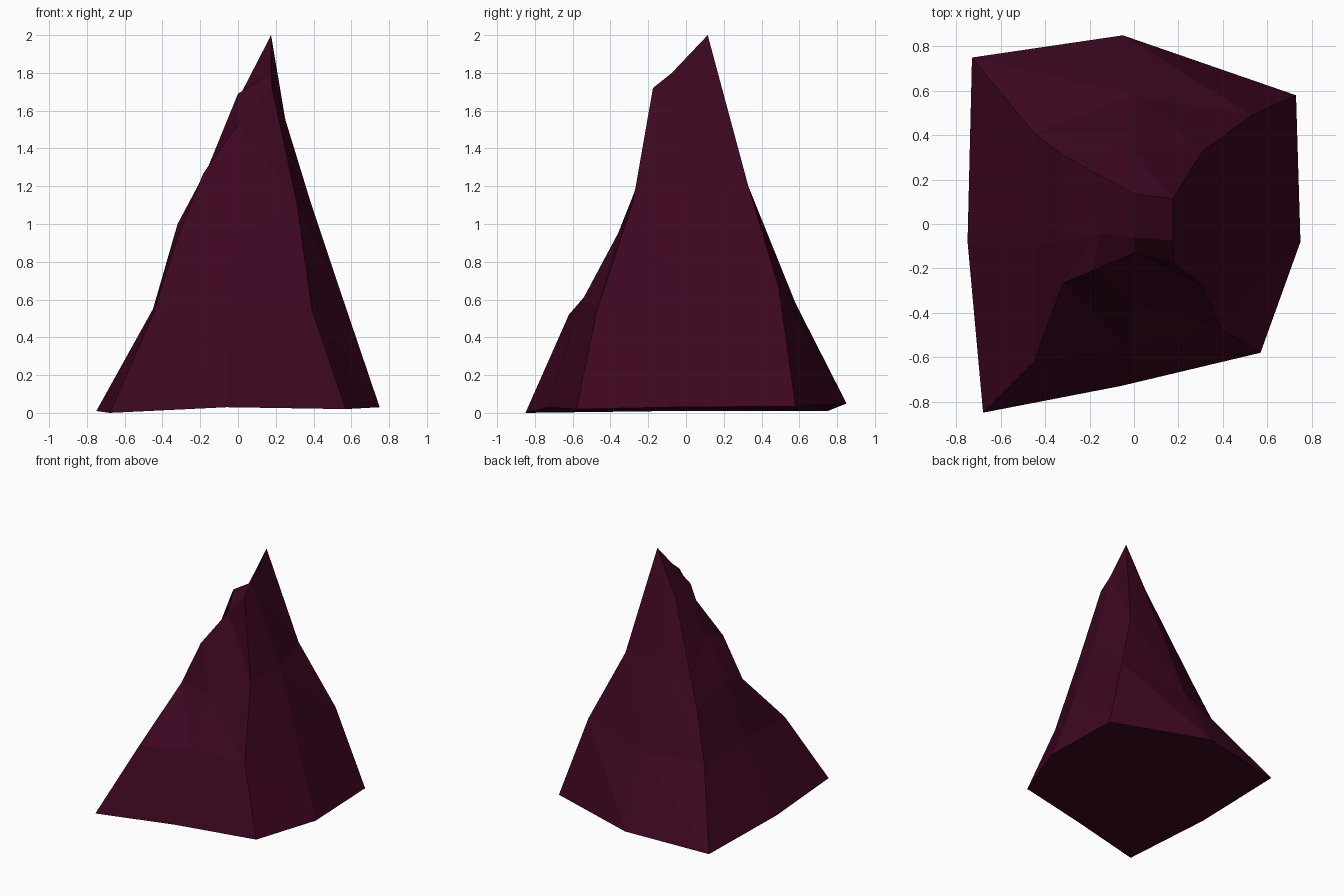
import bpy, bmesh

if "Cube" in bpy.data.objects:
    bpy.data.objects.remove(bpy.data.objects["Cube"])

# Single flat rock colour
mat = bpy.data.materials.new("dark maroon rock")
mat.diffuse_color = (0.047, 0.002, 0.015, 1)
mat.use_nodes = True
mat.node_tree.nodes["Principled BSDF"].inputs["Base Color"].default_value = mat.diffuse_color

# Stacked eight-sided rings, each running front-left, front, front-right,
# right, back-right, back, back-left, left
rings = [
    [(-.68, -.85, 0), (-.06, -.73, .03), (.57, -.58, .02), (.75, -.08, .03),
     (.73, .58, .035), (-.05, .85, .05), (-.73, .75, .01), (-.75, -.08, .01)],
    [(-.45, -.62, .52), (-.03, -.555, .585), (.39, -.47, .55), (.55, -.04, .62),
     (.53, .49, .67), (0, .58, .58), (-.45, .41, .53), (-.45, -.10, .55)],
    [(-.32, -.265, .93), (0, -.36, .95), (.31, -.28, 1.12), (.38, 0, 1.13),
     (.31, .33, 1.2), (0, .325, 1.21), (-.32, .31, .885), (-.32, -.08, 1.0)],
    [(-.185, -.21, 1.265), (0, -.13, 1.53), (.18, -.175, 1.72), (.175, -.075, 1.8),
     (.175, .115, 2.0), (0, .135, 1.66), (-.205, .15, 1.19), (-.155, -.045, 1.31)],
]
crest = (0, -.06, 1.69)
base_middle = (0, -.05, .035)

bm = bmesh.new()
levels = [[bm.verts.new(p) for p in ring] for ring in rings]

# Rock walls, each quad split so the upper faces stay hollow
for low, high in zip(levels, levels[1:]):
    for i in range(8):
        j = (i + 1) % 8
        bm.faces.new((low[i], low[j], high[i]))
        bm.faces.new((low[j], high[j], high[i]))

# Sloping broken summit, four quads around the crest point
top = levels[-1]
centre = bm.verts.new(crest)
for i in range(0, 8, 2):
    bm.faces.new((top[i - 1], top[i], top[i + 1], centre))

# Slightly hollow underside, a fan around its middle
under = bm.verts.new(base_middle)
for i in range(8):
    bm.faces.new((levels[0][i - 1], under, levels[0][i]))
bmesh.ops.recalc_face_normals(bm, faces=bm.faces)

mesh = bpy.data.meshes.new("rock_spire")
bm.to_mesh(mesh)
bm.free()
mesh.materials.append(mat)
rock = bpy.data.objects.new("rock_spire", mesh)
bpy.context.collection.objects.link(rock)
